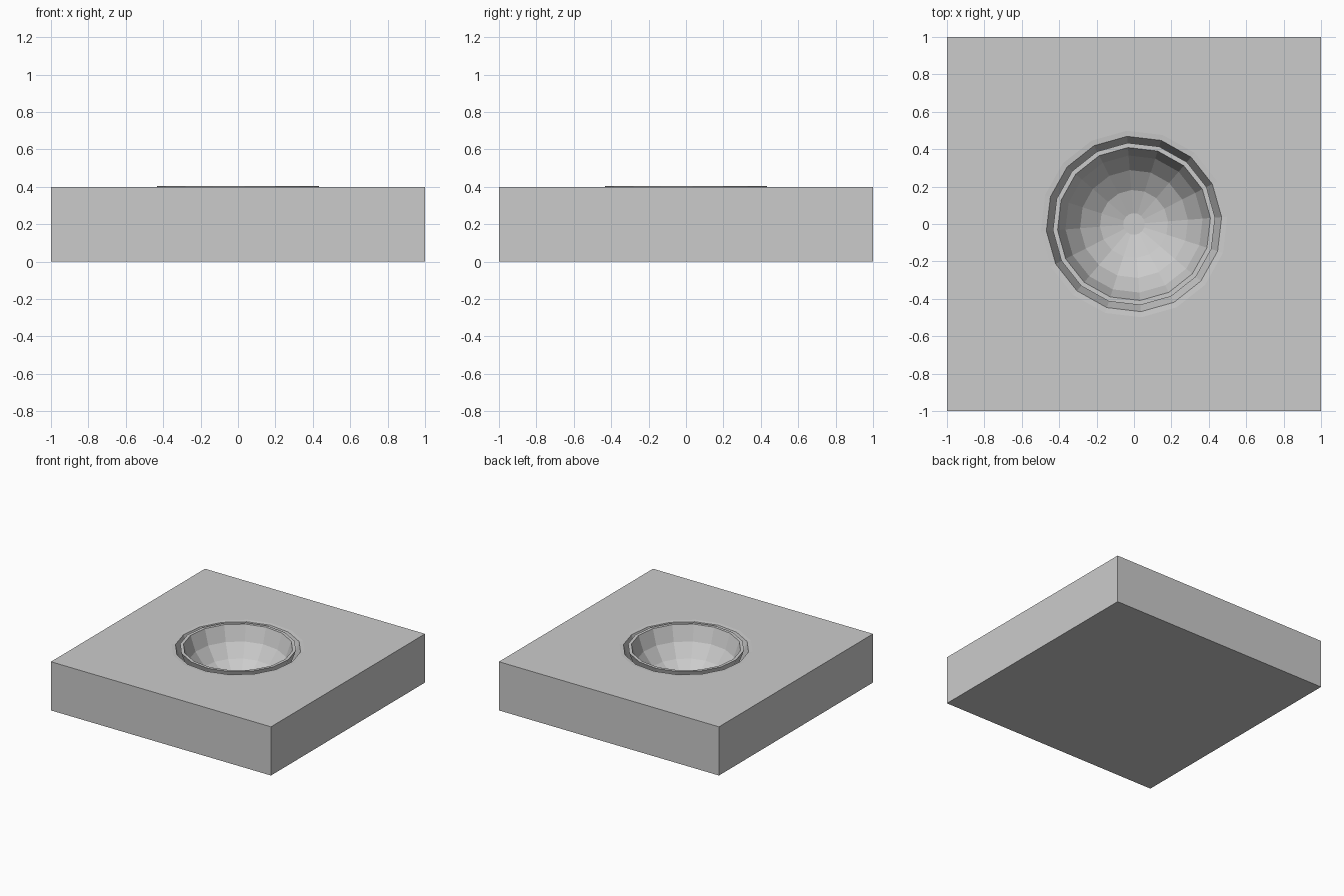
import bpy, bmesh
from math import sin, cos, radians

if "Cube" in bpy.data.objects:
    bpy.data.objects.remove(bpy.data.objects["Cube"])

SIDES, TURN = 16, 4.5


def lathe(name, profile):
    """Spin an (r, z) profile into a closed 16-sided solid with capped ends."""
    bm = bmesh.new()
    rings = []
    for r, z in profile:
        angles = [radians(TURN + 360 * i / SIDES) for i in range(SIDES)]
        rings.append([bm.verts.new((r * cos(a), r * sin(a), z)) for a in angles])
    for lo, hi in zip(rings, rings[1:]):
        for i in range(SIDES):
            j = (i + 1) % SIDES
            bm.faces.new((lo[i], lo[j], hi[j], hi[i]))
    bm.faces.new(rings[0])
    bm.faces.new(rings[-1])
    bmesh.ops.recalc_face_normals(bm, faces=bm.faces)
    mesh = bpy.data.meshes.new(name)
    bm.to_mesh(mesh)
    bm.free()
    obj = bpy.data.objects.new(name, mesh)
    bpy.context.collection.objects.link(obj)
    return obj


def dome(radius, top):
    """Bowl curve from the bottom ring to the rim, at 18 degree steps."""
    s = radius / sin(radians(80))
    return [(s * sin(radians(t)), top - s * (cos(radians(t)) - cos(radians(80))))
            for t in (8, 26, 44, 62, 80)]


# Slab
bpy.ops.mesh.primitive_cube_add(size=2, location=(0, 0, 0.2))
slab = bpy.context.object
slab.name = "slab"
slab.scale.z = 0.2
bpy.ops.object.transform_apply(location=True, scale=True)

# Socket with a very shallow lip, cut into the slab
cutter = lathe("socket_cutter", dome(0.47, 0.397) + [(0.51, 0.401), (0.51, 0.6)])
cutter.hide_render = True
mod = slab.modifiers.new("socket", 'BOOLEAN')
mod.operation = 'DIFFERENCE'
mod.solver = 'EXACT'
mod.object = cutter
bpy.context.view_layer.objects.active = slab
bpy.ops.object.modifier_apply(modifier=mod.name)
bpy.data.objects.remove(cutter)

# Thin bowl sitting in the socket
lathe("bowl", dome(0.435, 0.405) + dome(0.41, 0.405)[::-1])
